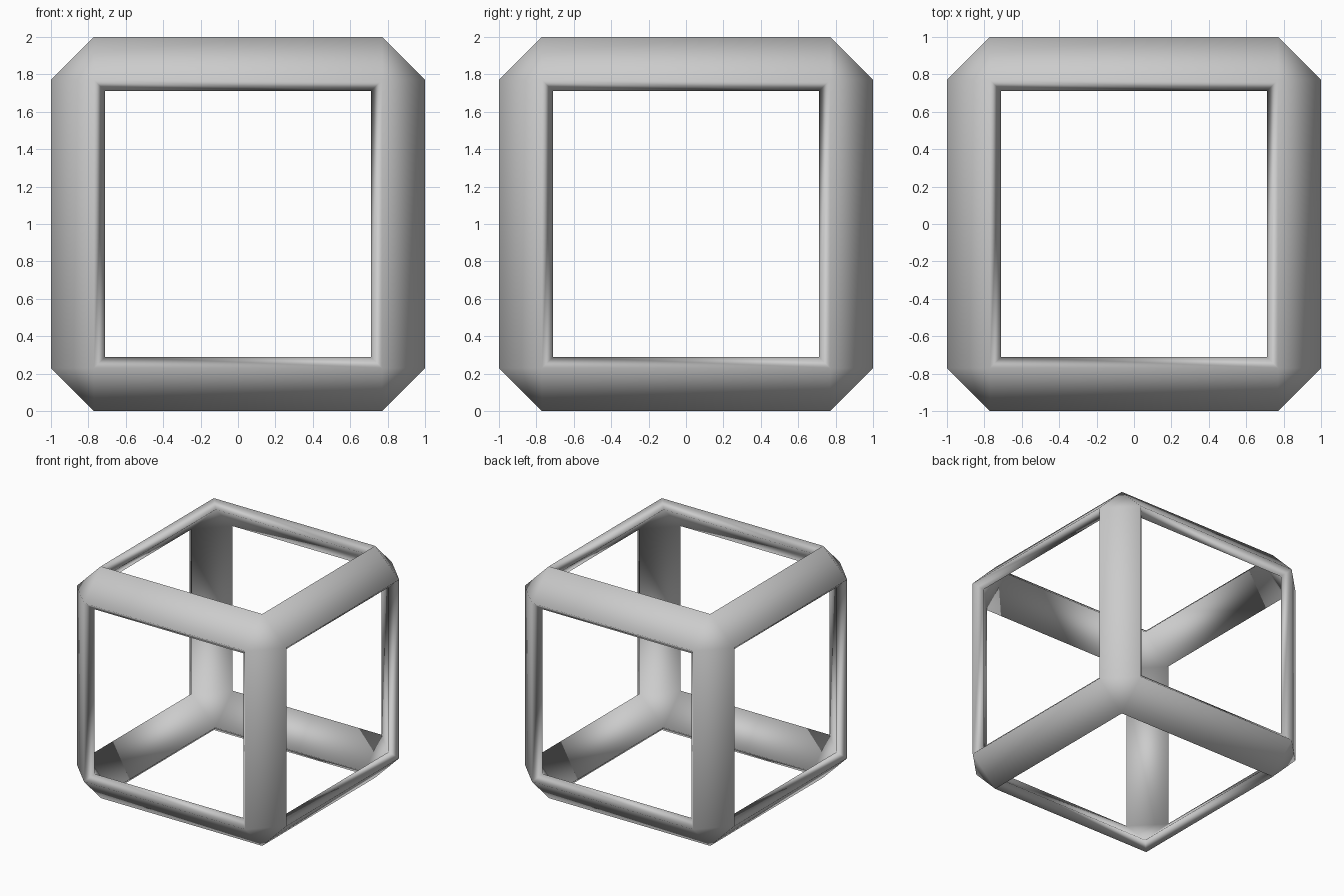
import bpy, bmesh
from mathutils import Vector

if "Cube" in bpy.data.objects:
    bpy.data.objects.remove(bpy.data.objects["Cube"])

CHAMFER = 0.23   # width of the cut along each cube edge
SHIFT = 0.06     # inward step of the inner skin on each axis

# Chamfered cube shell, with the six square faces left open
bm = bmesh.new()
bmesh.ops.create_cube(bm, size=2)
bmesh.ops.bevel(bm, geom=bm.edges[:], offset=CHAMFER, offset_type='OFFSET',
                segments=1, affect='EDGES', profile=0.5)
bmesh.ops.recalc_face_normals(bm, faces=bm.faces[:])
squares = [f for f in bm.faces if max(abs(c) for c in f.normal) > 0.99]
bmesh.ops.delete(bm, geom=squares, context='FACES')

# Inner skin, a step nearer the centre on every axis
outer_faces = bm.faces[:]
rim_edges = [e for e in bm.edges if e.is_boundary]
inner = {}
for v in bm.verts[:]:
    step = Vector([SHIFT if c > 0 else -SHIFT for c in v.co])
    inner[v] = bm.verts.new(v.co - step)
for f in outer_faces:
    bm.faces.new([inner[v] for v in reversed(f.verts)])

# Narrow rims joining both skins around the openings
for e in rim_edges:
    a, b = e.verts
    bm.faces.new((a, b, inner[b], inner[a]))

bmesh.ops.recalc_face_normals(bm, faces=bm.faces[:])
bmesh.ops.translate(bm, verts=bm.verts[:], vec=(0, 0, 1))
for f in bm.faces:
    f.smooth = True

mesh = bpy.data.meshes.new("cube_frame")
bm.to_mesh(mesh)
bm.free()
frame = bpy.data.objects.new("cube_frame", mesh)
bpy.context.collection.objects.link(frame)
